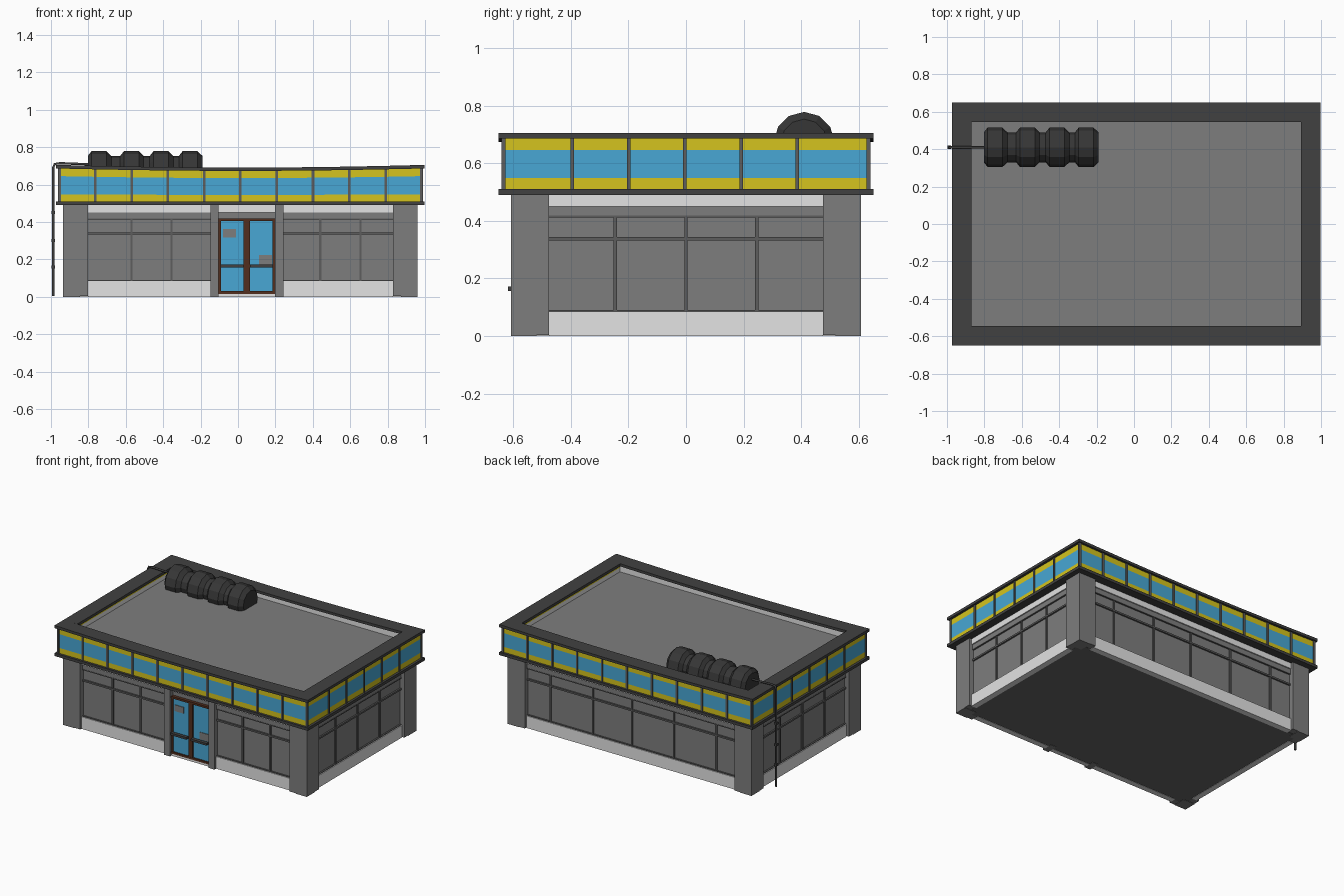
import bpy, bmesh, math
from mathutils import Vector

if "Cube" in bpy.data.objects:
    bpy.data.objects.remove(bpy.data.objects["Cube"])

CX = 0.013            # building centre in x
HX, HY = 0.948, 0.608  # half size across the corner columns
COL = 0.133           # corner column width


def material(name, r, g, b):
    m = bpy.data.materials.new(name)
    m.use_nodes = True
    m.diffuse_color = (r, g, b, 1)
    m.node_tree.nodes["Principled BSDF"].inputs["Base Color"].default_value = (r, g, b, 1)
    return m


GREY = material("wall grey", .208, .208, .208)
LIGHT = material("light concrete", .77, .77, .77)
TRIM = material("dark trim", .053, .053, .053)
FLOOR = material("floor grey", .13, .13, .13)
FRAME = material("window frame grey", .11, .11, .11)
BLUE = material("blue", .065, .39, .66)
YELLOW = material("yellow", .66, .55, .013)
BROWN = material("door brown", .085, .028, .013)
TANK = material("tank charcoal", .037, .037, .037)


def finish(bm, name, *mats):
    me = bpy.data.meshes.new(name)
    bmesh.ops.recalc_face_normals(bm, faces=bm.faces)
    bm.to_mesh(me)
    bm.free()
    ob = bpy.data.objects.new(name, me)
    bpy.context.scene.collection.objects.link(ob)
    for m in mats:
        me.materials.append(m)
    return ob


def box_into(bm, lo, hi):
    lo, hi = Vector(lo), Vector(hi)
    ret = bmesh.ops.create_cube(bm, size=1)
    for v in ret["verts"]:
        v.co = Vector([(lo[i] + hi[i]) / 2 + v.co[i] * (hi[i] - lo[i]) for i in range(3)])


def box(name, lo, hi, mat):
    bm = bmesh.new()
    box_into(bm, lo, hi)
    return finish(bm, name, mat)


def cut(bm, axis, at):
    no = Vector((0, 0, 0))
    no[axis] = 1
    bmesh.ops.bisect_plane(bm, geom=bm.verts[:] + bm.edges[:] + bm.faces[:],
                           plane_co=no * at, plane_no=no)


def sag(bm):
    # the long sides dip gently towards the middle of the roof edge
    for v in bm.verts:
        u = min(1, abs(v.co.x - CX) / 0.97)
        v.co.z -= 0.014 * (1 - u * u) * max(0, (v.co.z - 0.5) / 0.2)


def ring(name, ox, oy, wide, z0, z1, mats, levels=()):
    # rectangular ring of four bars, cut along x so that it can sag
    bm = bmesh.new()
    for s in (-1, 1):
        y = sorted((s * oy, s * (oy - wide)))
        x = sorted((s * ox, s * (ox - wide)))
        box_into(bm, (CX - ox, y[0], z0), (CX + ox, y[1], z1))
        box_into(bm, (CX + x[0], wide - oy, z0), (CX + x[1], oy - wide, z1))
    for i in range(-4, 5):
        cut(bm, 0, CX + i * 0.194)
    for z in levels:
        cut(bm, 2, z)
    if levels:
        for f in bm.faces:
            f.material_index = int(levels[0] < f.calc_center_median().z < levels[1])
    sag(bm)
    return finish(bm, name, *mats)


def on_side(side, u0, u1, z0, z1, out, thick):
    # box on one wall: u runs along the wall, out is measured from the column face
    if side in ("front", "back"):
        s = -1 if side == "front" else 1
        y = sorted((s * (HY + out), s * (HY + out - thick)))
        return (u0, y[0], z0), (u1, y[1], z1)
    s = -1 if side == "left" else 1
    x = sorted((CX + s * (HX + out), CX + s * (HX + out - thick)))
    return (x[0], u0, z0), (x[1], u1, z1)


# Floor and wall core
box("floor_slab", (CX - .9, -.56, .002), (CX + .9, .56, .05), FLOOR)
box("wall_core", (CX - HX + .035, -HY + .035, .04), (CX + HX - .035, HY - .035, .5), GREY)

# Corner columns and door posts
for sx in (-1, 1):
    for sy in (-1, 1):
        x = sorted((sx * HX, sx * (HX - COL)))
        y = sorted((sy * HY, sy * (HY - COL)))
        box("corner_column", (CX + x[0], y[0], .003), (CX + x[1], y[1], .5), GREY)
        # small foot under the inner part of each column
        x = sorted((sx * HX, sx * (HX - .09)))
        y = sorted((sy * HY, sy * (HY - .09)))
        box("column_foot", (CX + x[0], y[0], 0), (CX + x[1], y[1], .01), GREY)
for x in (-.148, .197):
    box("door_post", (x, -HY, 0), (x + .045, -HY + .08, .5), GREY)

# Window walls: plinth, top strip, rails and mullions
L, R = CX - HX + COL, CX + HX - COL
E = HY - COL
bays = [("front", L, -.148, (-.57, -.355)), ("front", .242, R, (.44, .655)),
        ("back", L, R, (-.64, -.31, .015, .32, .65)),
        ("left", -E, E, (-.246, 0, .246)), ("right", -E, E, (-.246, 0, .246))]
for side, a, b, mullions in bays:
    box("plinth", *on_side(side, a, b, 0, .085, -.018, .04), LIGHT)
    box("top_strip", *on_side(side, a, b, .45, .495, -.018, .03), LIGHT)
    box("window_header", *on_side(side, a, b, .418, .45, -.026, .03), GREY)
    for z, h in ((.085, .005), (.332, .012), (.412, .006)):
        box("window_rail", *on_side(side, a, b, z, z + h, -.024, .02), FRAME)
    for u in mullions:
        box("window_mullion", *on_side(side, u - .006, u + .006, .085, .415, -.027, .02), FRAME)

# Double door
box("door_sill", (-.103, -.592, 0), (.197, -.56, .016), LIGHT)
box("door_header", (-.103, -.588, .45), (.197, -.56, .495), LIGHT)
box("door_glass", (-.10, -.585, .016), (.195, -.56, .415), BLUE)
for x, w in ((-.103, .012), (.03, .034), (.185, .012)):
    box("door_stile", (x, -.594, .016), (x + w, -.57, .418), BROWN)
for z, h in ((.016, .014), (.405, .014)):
    box("door_rail", (-.103, -.595, z), (.197, -.57, z + h), BROWN)
for x0, x1 in ((-.093, .03), (.064, .187)):
    box("door_push_bar", (x0, -.618, .157), (x1, -.594, .172), TRIM)
box("notice_left", (-.08, -.589, .318), (-.012, -.584, .362), GREY)
box("notice_right", (.112, -.589, .172), (.182, -.584, .222), GREY)

# Fascia with painted bands and dark edge caps
ring("fascia", .968, .634, .06, .505, .69, (YELLOW, BLUE), (.548, .645))
for name, wide, z0, z1 in (("fascia_lower_edge", .11, .49, .51), ("roof_edge_cap", .104, .686, .705)):
    ring(name, .985, .65, wide, z0, z1, (TRIM,))
ring("parapet_inner_face", .909, .575, .02, .6, .69, (LIGHT,))
box("roof_deck", (CX - .9, -.565, .5), (CX + .9, .565, .64), GREY)

# Thin painted line along the inner face of both parapet ends
for s in (-1, 1):
    x = sorted((s * .89, s * .886))
    box("parapet_inner_line", (CX + x[0], -.55, .672), (CX + x[1], .55, .686), YELLOW)

# Fascia divider strips
bm = bmesh.new()
for s in (-1, 1):
    y = sorted((s * .632, s * .641))
    for i in range(-5, 6):
        x = CX + (i * .194 if abs(i) < 5 else i / 5 * .966)
        box_into(bm, (x - .007, y[0], .505), (x + .007, y[1], .69))
    x = sorted((s * .966, s * .975))
    for i in range(-3, 4):
        v = i * .195 - .004 if abs(i) < 3 else i / 3 * .632
        box_into(bm, (CX + x[0], v - .006, .505), (CX + x[1], v + .006, .69))
sag(bm)
finish(bm, "fascia_dividers", FRAME)

# Rooftop tank: ribbed twelve-sided body lathed along x
profile = []
for x in (-.803, -.63, -.472, -.316):
    profile += [(x, .08), (x + .02, .105), (x + .1, .105), (x + .126, .08)]
bm = bmesh.new()
rows = []
for x, r in profile:
    rows.append([bm.verts.new((x, .41 + r * math.sin(k * math.pi / 6),
                               .673 + r * math.cos(k * math.pi / 6))) for k in range(12)])
for a, b in zip(rows, rows[1:]):
    for k in range(12):
        n = (k + 1) % 12
        bm.faces.new((a[k], a[n], b[n], b[k]))
bm.faces.new(rows[0])
bm.faces.new(rows[-1])
finish(bm, "roof_tank", TANK)

# Drain pipe from the tank down the side wall
curve = bpy.data.curves.new("drain_pipe", "CURVE")
curve.dimensions = "3D"
curve.bevel_depth = .007
curve.bevel_resolution = 1
curve.use_fill_caps = True
path = [(-.79, .708), (-.95, .714), (-.98, .71), (-.988, .69), (-.988, .005)]
spline = curve.splines.new("POLY")
spline.points.add(len(path) - 1)
for p, (x, z) in zip(spline.points, path):
    p.co = (x, .41, z, 1)
pipe = bpy.data.objects.new("drain_pipe", curve)
bpy.context.scene.collection.objects.link(pipe)
curve.materials.append(TRIM)
for z in (.16, .3, .45):
    box("pipe_collar", (-.998, .4, z - .008), (-.978, .42, z + .008), TRIM)
